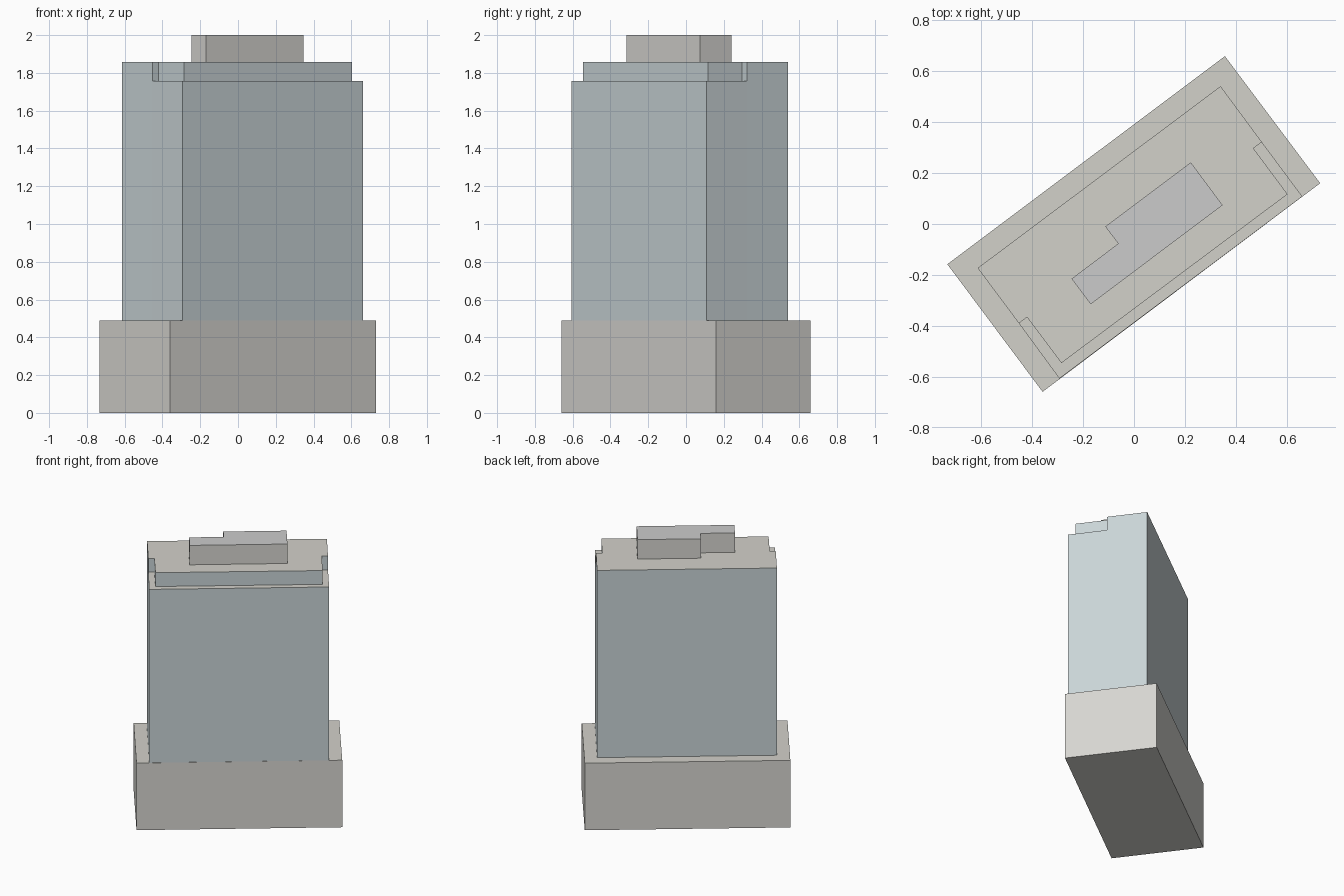
import bpy, bmesh

if "Cube" in bpy.data.objects:
    bpy.data.objects.remove(bpy.data.objects["Cube"])


def material(name, rgb):
    m = bpy.data.materials.new(name)
    m.diffuse_color = (*rgb, 1)
    m.use_nodes = True
    m.node_tree.nodes["Principled BSDF"].inputs["Base Color"].default_value = m.diffuse_color
    return m


STONE = material("stone", (0.68, 0.67, 0.64))
GLASS = material("glass", (0.59, 0.66, 0.68))
ROOF = material("roof", (0.65, 0.64, 0.59))
PLANT = material("plant_roof", (0.57, 0.58, 0.56))


def storeys(name, outline, z0, z1, floors, wall, roof, cap=None, bottom=False):
    """Walls split into storeys over a clockwise outline, with a flat roof.
    cap replaces the full roof with a smaller polygon."""
    bm = bmesh.new()
    pts = outline[::-1]  # counter-clockwise from above
    rings = []
    for i in range(floors + 1):
        z = z0 + (z1 - z0) * i / floors
        rings.append([bm.verts.new((x, y, z)) for x, y in pts])
    n = len(pts)
    for a, b in zip(rings, rings[1:]):
        for i in range(n):
            j = (i + 1) % n
            bm.faces.new((a[i], a[j], b[j], b[i]))
    if cap:
        top = bm.faces.new([bm.verts.new((x, y, z1)) for x, y in cap[::-1]])
    else:
        top = bm.faces.new(rings[-1])
    top.material_index = 1
    if bottom:
        bm.faces.new(rings[0][::-1])
    bmesh.ops.remove_doubles(bm, verts=bm.verts, dist=0.0005)
    me = bpy.data.meshes.new(name)
    bm.to_mesh(me)
    bm.free()
    me.materials.append(wall)
    me.materials.append(roof)
    ob = bpy.data.objects.new(name, me)
    bpy.context.collection.objects.link(ob)
    return ob


# Podium
storeys("podium", [(0.357, 0.659), (0.731, 0.16), (-0.359, -0.659), (-0.733, -0.158)],
        0, 0.49, 5, STONE, ROOF, bottom=True)

# Corners of the set-back top floor
back_right, back_left = (0.34, 0.541), (-0.614, -0.173)
right_out, right_in = (0.502, 0.322), (0.469, 0.297)
left_out, left_in = (-0.452, -0.39), (-0.42, -0.366)
front_right, front_left = (0.603, 0.117), (-0.285, -0.546)
edge_right, edge_left = (0.661, 0.108), (-0.293, -0.607)

# Tower shaft, roofed only by the terrace around the set-back
storeys("tower", [back_right, right_out, edge_right, edge_left, left_out, back_left],
        0.49, 1.757, 13, GLASS, ROOF,
        cap=[right_out, edge_right, edge_left, left_out,
             left_in, front_left, front_right, right_in])

# Set-back top floor
storeys("top_floor", [back_right, right_out, right_in, front_right,
                      front_left, left_in, left_out, back_left],
        1.757, 1.858, 1, GLASS, ROOF)

# Rooftop plant room
storeys("plant_room", [(0.223, 0.242), (0.348, 0.074), (-0.17, -0.315),
                       (-0.245, -0.215), (-0.062, -0.077), (-0.113, -0.01)],
        1.858, 2.0, 1, STONE, PLANT)
